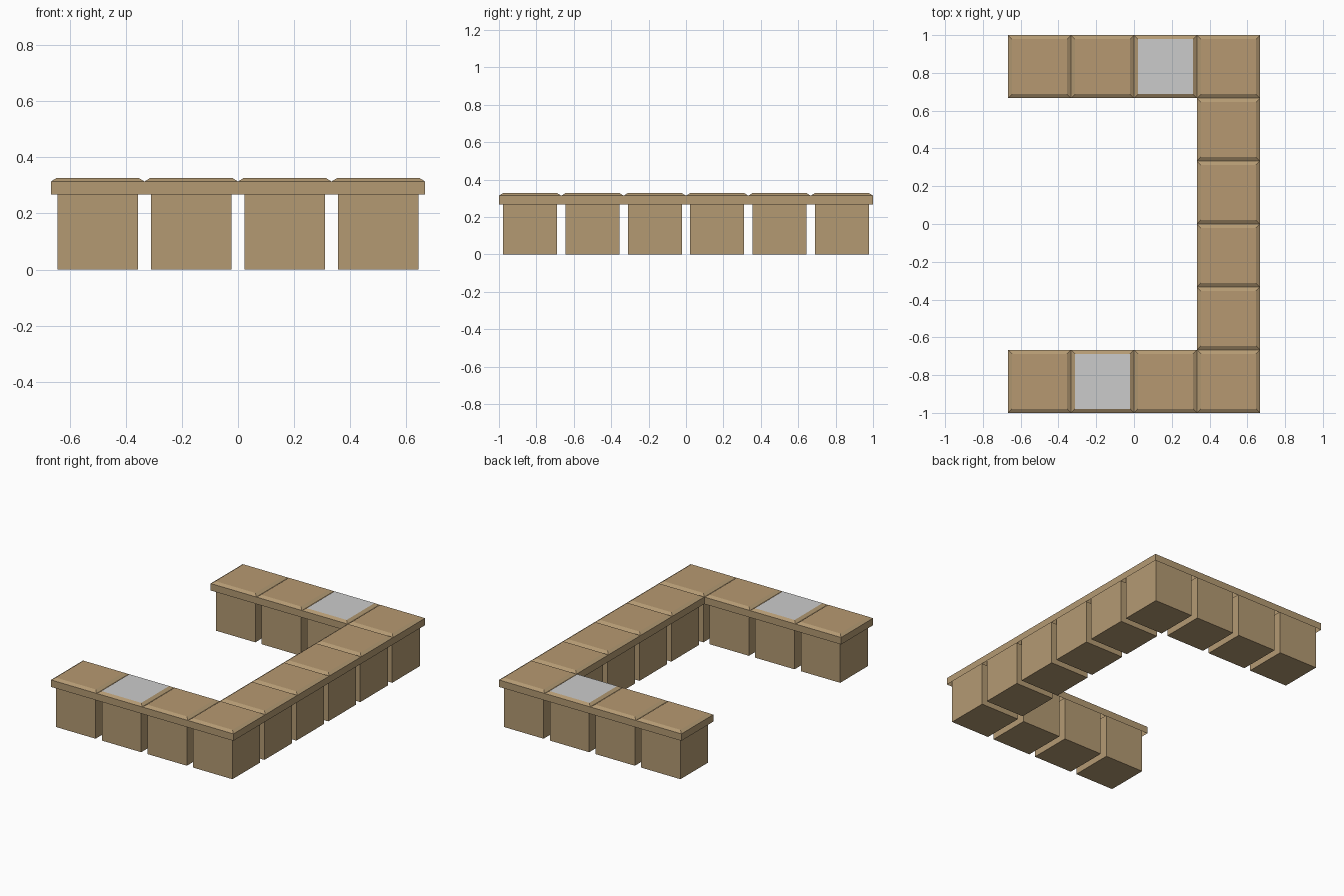
import bpy, bmesh

if "Cube" in bpy.data.objects:
    bpy.data.objects.remove(bpy.data.objects["Cube"])

CELL = 1 / 3          # module pitch
BODY = 0.144          # half width of a cabinet body
Z_SLAB, Z_EDGE, Z_TOP = 0.268, 0.314, 0.327
INSET = 0.021         # chamfer width around the worktop


def material(name, rgb):
    m = bpy.data.materials.new(name)
    m.diffuse_color = (*rgb, 1)
    m.use_nodes = True
    m.node_tree.nodes["Principled BSDF"].inputs["Base Color"].default_value = m.diffuse_color
    return m


wood = material("wood", (0.455, 0.322, 0.171))
worktop_wood = material("worktop_wood", (0.47, 0.318, 0.165))
steel = material("grey_plate", (0.8, 0.8, 0.8))


def stack(name, x, y, levels, mats, bottom=True, top=True):
    """Square solid through (half width, z) levels; the top face gets the last material."""
    bm = bmesh.new()
    rings = [[bm.verts.new((sx * h, sy * h, z))
              for sx, sy in ((-1, -1), (1, -1), (1, 1), (-1, 1))] for h, z in levels]
    if bottom:
        bm.faces.new(rings[0][::-1])
    for a, b in zip(rings, rings[1:]):
        for i in range(4):
            j = (i + 1) % 4
            bm.faces.new((a[i], a[j], b[j], b[i]))
    if top:
        bm.faces.new(rings[-1]).material_index = len(mats) - 1
    me = bpy.data.meshes.new(name)
    bm.to_mesh(me)
    bm.free()
    for m in mats:
        me.materials.append(m)
    ob = bpy.data.objects.new(name, me)
    ob.location = (x, y, 0)
    bpy.context.collection.objects.link(ob)


# U-shaped layout: two rows of four joined by a column on the right
cells = [(c, r) for r in range(6) for c in range(4) if r in (0, 5) or c == 3]
grey_cells = {(1, 0), (2, 5)}

for c, r in cells:
    x, y = (c - 1.5) * CELL, (r - 2.5) * CELL
    h = CELL / 2
    # Cabinet body, running up inside the hollow worktop
    stack(f"cabinet_body_{c}_{r}", x, y, [(BODY, 0), (BODY, Z_TOP - 0.002)], [wood], top=False)
    # Chamfered worktop, open below, with a grey plate on two modules
    plate = steel if (c, r) in grey_cells else worktop_wood
    stack(f"worktop_{c}_{r}", x, y,
          [(h, Z_SLAB), (h, Z_EDGE), (h - INSET, Z_TOP)], [wood, plate], bottom=False)
